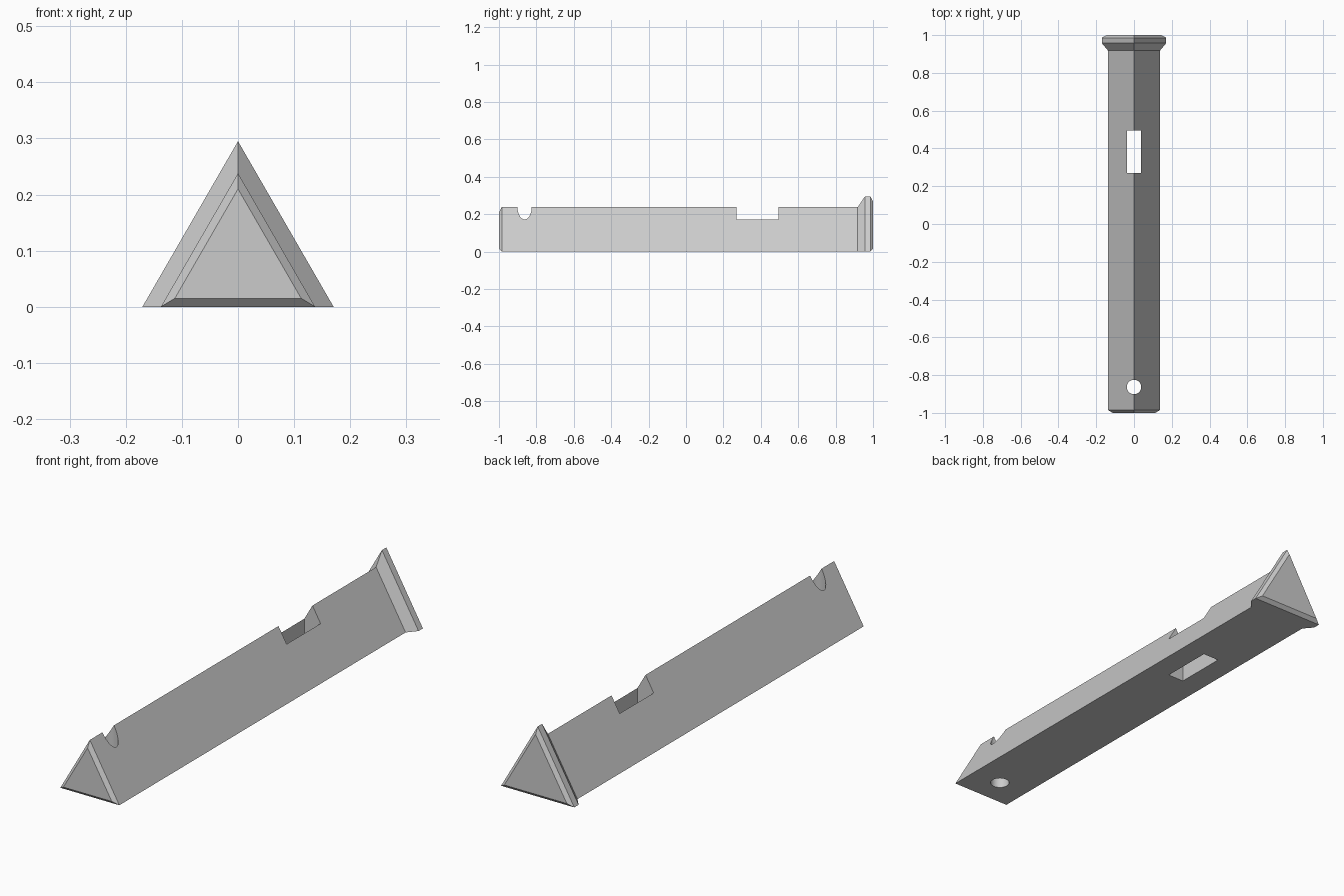
import bpy
import bmesh
import math

if "Cube" in bpy.data.objects:
    bpy.data.objects.remove(bpy.data.objects["Cube"], do_unlink=True)

grey = bpy.data.materials.new("light_grey")
grey.use_nodes = True
colour = (0.6, 0.6, 0.6, 1)
grey.diffuse_color = colour
grey.node_tree.nodes["Principled BSDF"].inputs["Base Color"].default_value = colour

# Stations along the bar: y, base height, apex height of an equilateral section
stations = [
    (-1.0, 0.015, 0.21),
    (-0.985, 0, 0.238),
    (0.918, 0, 0.238),
    (0.957, 0, 0.295),
    (0.986, 0, 0.295),
    (1.0, 0.015, 0.267),
]


def triangle_loft(name, sections):
    bm = bmesh.new()
    rings = []
    for y, base, apex in sections:
        half = (apex - base) / math.sqrt(3)
        points = [(-half, y, base), (half, y, base), (0, y, apex)]
        rings.append([bm.verts.new(p) for p in points])
    for a, b in zip(rings, rings[1:]):
        for i in range(3):
            j = (i + 1) % 3
            bm.faces.new((a[i], a[j], b[j], b[i]))
    bm.faces.new(rings[0])
    bm.faces.new(rings[-1])
    bmesh.ops.recalc_face_normals(bm, faces=bm.faces)
    mesh = bpy.data.meshes.new(name)
    bm.to_mesh(mesh)
    bm.free()
    obj = bpy.data.objects.new(name, mesh)
    bpy.context.collection.objects.link(obj)
    mesh.materials.append(grey)
    return obj


def cut(target, cutter):
    cutter.hide_render = True
    cutter.data.materials.append(grey)
    mod = target.modifiers.new("opening", "BOOLEAN")
    mod.object = cutter
    mod.operation = "DIFFERENCE"
    mod.solver = "EXACT"
    bpy.ops.object.select_all(action="DESELECT")
    target.select_set(True)
    bpy.context.view_layer.objects.active = target
    bpy.ops.object.modifier_apply(modifier=mod.name)
    bpy.data.objects.remove(cutter, do_unlink=True)


# Triangular bar with chamfered tip and flared head
bar = triangle_loft("triangular_pin", stations)

# Rectangular slot through the bar
bpy.ops.mesh.primitive_cube_add(size=1, location=(0, 0.382, 0.1))
slot = bpy.context.object
slot.name = "slot_cutter"
slot.scale = (0.076, 0.226, 0.6)
cut(bar, slot)

# Round hole near the tip
bpy.ops.mesh.primitive_cylinder_add(vertices=48, radius=0.038, depth=0.6,
                                    location=(0, -0.863, 0.1))
hole = bpy.context.object
hole.name = "hole_cutter"
cut(bar, hole)

# Smooth hole wall, sharp edges elsewhere
bpy.ops.object.select_all(action="DESELECT")
bar.select_set(True)
bpy.context.view_layer.objects.active = bar
bpy.ops.object.shade_smooth_by_angle(angle=math.radians(15))
